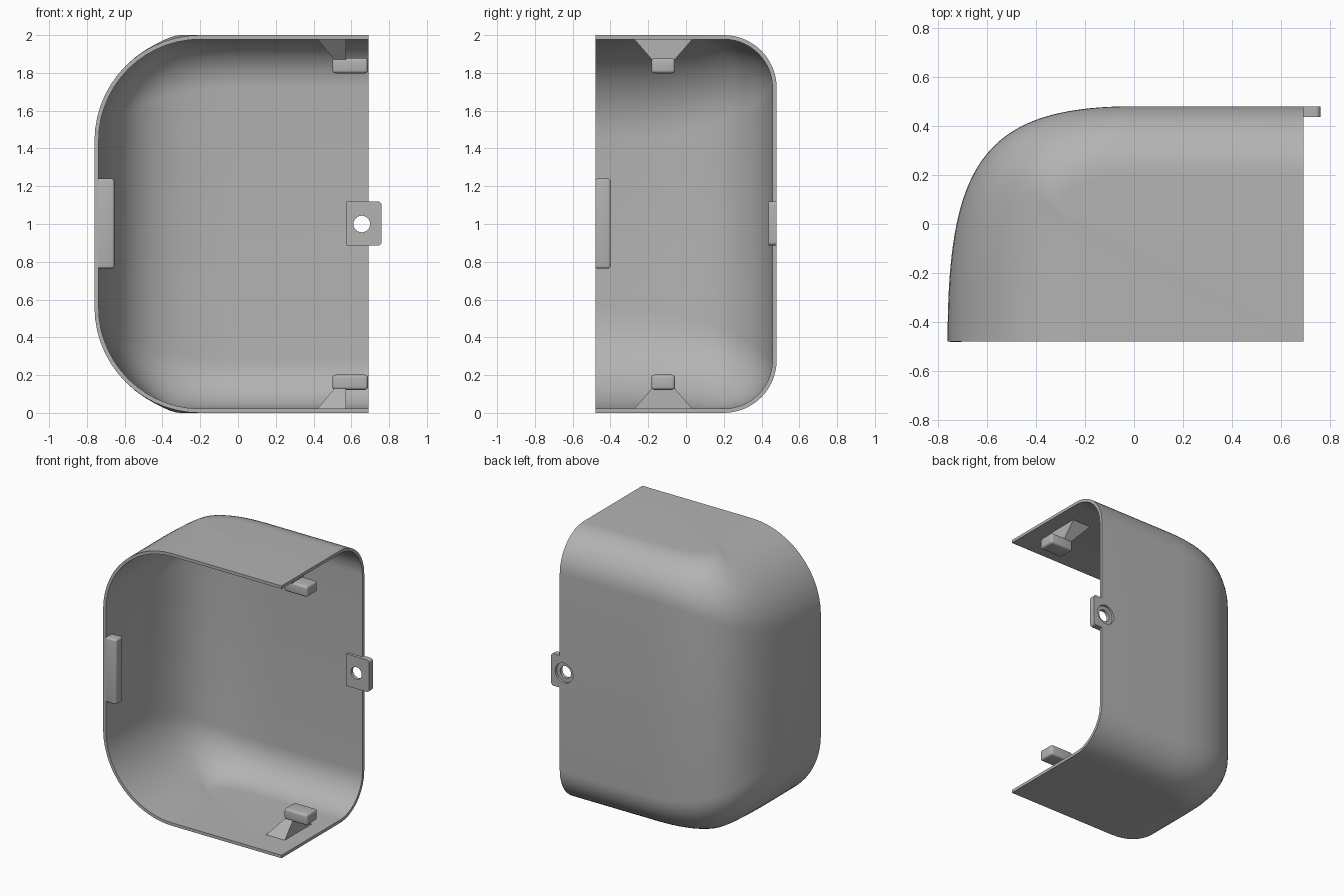
import bpy, bmesh, math
from mathutils import Vector, geometry

cube = bpy.data.objects.get("Cube")
if cube:
    bpy.data.objects.remove(cube)

grey = bpy.data.materials.new("plain grey")
grey.use_nodes = True
colour = (0.45, 0.45, 0.45, 1)
grey.diffuse_color = colour
grey.node_tree.nodes["Principled BSDF"].inputs["Base Color"].default_value = colour

LEFT, RIGHT, FRONT, BACK, TOP = -0.76, 0.69, -0.48, 0.48, 2.0
WALL = 0.022


def make(name, bm):
    bmesh.ops.recalc_face_normals(bm, faces=bm.faces)
    mesh = bpy.data.meshes.new(name)
    bm.to_mesh(mesh)
    bm.free()
    ob = bpy.data.objects.new(name, mesh)
    bpy.context.collection.objects.link(ob)
    mesh.materials.append(grey)
    return ob


def activate(ob):
    bpy.ops.object.select_all(action='DESELECT')
    ob.select_set(True)
    bpy.context.view_layer.objects.active = ob


def smooth(ob):
    activate(ob)
    bpy.ops.object.shade_smooth_by_angle(angle=math.radians(30))


def apply(ob, kind, **settings):
    mod = ob.modifiers.new(kind.title(), kind)
    for key, value in settings.items():
        setattr(mod, key, value)
    activate(ob)
    bpy.ops.object.modifier_apply(modifier=mod.name)


def frustum(name, base, tip, z0, z1, bevel=0.0):
    """Block between two (x0, x1, y0, y1) rectangles."""
    bm = bmesh.new()
    rings = []
    for (x0, x1, y0, y1), z in ((base, z0), (tip, z1)):
        rings.append([bm.verts.new((x, y, z)) for x, y in
                      ((x0, y0), (x1, y0), (x1, y1), (x0, y1))])
    for ring in rings:
        bm.faces.new(ring)
    for i in range(4):
        j = (i + 1) % 4
        bm.faces.new((rings[0][i], rings[0][j], rings[1][j], rings[1][i]))
    ob = make(name, bm)
    if bevel:
        apply(ob, 'BEVEL', width=bevel, segments=4)
    smooth(ob)
    return ob


# Shell: plan curve with a rounded rim whose radius shrinks towards the back
STEPS, ARC = 48, 14
corners = [Vector(p) for p in ((LEFT, FRONT), (LEFT, 0.24), (-0.62, BACK), (0, BACK))]
plan = geometry.interpolate_bezier(*corners, STEPS + 1)
plan = [Vector(p[:2]) for p in plan]
bm = bmesh.new()
columns = []
for i in range(STEPS + 2):
    t = min(i / STEPS, 1)
    point = plan[i] if i <= STEPS else Vector((RIGHT, BACK))
    if i == 0:
        inward = Vector((1, 0))
    elif i >= STEPS:
        inward = Vector((0, -1))
    else:
        along = plan[i + 1] - plan[i - 1]
        inward = Vector((along.y, -along.x)).normalized()
    radius = 0.56 + (0.28 - 0.56) * t * t * (3 - 2 * t)
    upper = [(RIGHT, FRONT, TOP)]
    for k in range(ARC + 1):
        a = math.pi / 2 * (1 - k / ARC)
        q = point + inward * radius * (1 - math.cos(a))
        upper.append((q.x, q.y, TOP - radius + radius * math.sin(a)))
    lower = [(x, y, TOP - z) for x, y, z in reversed(upper)]
    columns.append([bm.verts.new(p) for p in upper + lower])
for a, b in zip(columns, columns[1:]):
    for k in range(len(a) - 1):
        bm.faces.new((a[k], a[k + 1], b[k + 1], b[k]))
bmesh.ops.remove_doubles(bm, verts=bm.verts, dist=1e-5)
shell = make("shell", bm)
# Make the normals point outwards before thickening inwards
if max(shell.data.polygons, key=lambda p: p.center.y).normal.y < 0:
    shell.data.flip_normals()
apply(shell, 'SOLIDIFY', thickness=WALL, offset=-1, use_even_offset=True)

# Screw tab on the open side, with rounded outer corners
bm = bmesh.new()
outline = [(0.575, 0.885), (0.575, 1.12)]
for cz, start in ((1.10, 90), (0.905, 0)):
    for k in range(6):
        a = math.radians(start - 18 * k)
        outline.append((0.74 + 0.02 * math.cos(a), cz + 0.02 * math.sin(a)))
face = bm.faces.new([bm.verts.new((x, 0.437, z)) for x, z in outline])
grown = bmesh.ops.extrude_face_region(bm, geom=[face])["geom"]
bmesh.ops.translate(bm, vec=(0, BACK - 0.437, 0),
                    verts=[v for v in grown if isinstance(v, bmesh.types.BMVert)])
tab = make("screw_tab", bm)

# Through hole and counterbore in the tab and the wall behind it
for radius, y0, y1 in ((0.044, 0.40, 0.55), (0.072, BACK - 0.018, 0.55)):
    bpy.ops.mesh.primitive_cylinder_add(
        vertices=40, radius=radius, depth=y1 - y0,
        location=(0.655, (y0 + y1) / 2, 1), rotation=(math.pi / 2, 0, 0))
    cutter = bpy.context.object
    cutter.hide_render = True
    for ob in (shell, tab):
        apply(ob, 'BOOLEAN', object=cutter, operation='DIFFERENCE', solver='EXACT')
    bpy.data.objects.remove(cutter)
smooth(shell)
smooth(tab)

# Grip strip on the closed side
frustum("side_strip", (-0.755, -0.655, FRONT, -0.40), (-0.755, -0.655, FRONT, -0.40),
        0.765, 1.24, 0.012)

# Catches on the floor and the ceiling, each on a flared foot
block = (0.50, 0.688, -0.183, -0.058)
for name, flip in (("lower", False), ("upper", True)):
    def height(z):
        return TOP - z if flip else z
    frustum(name + "_catch_foot", (0.415, 0.572, -0.28, 0.04), (0.51, 0.572, -0.18, -0.06),
            height(0.015), height(0.13))
    frustum(name + "_catch_block", block, block, height(0.122), height(0.202), 0.016)
